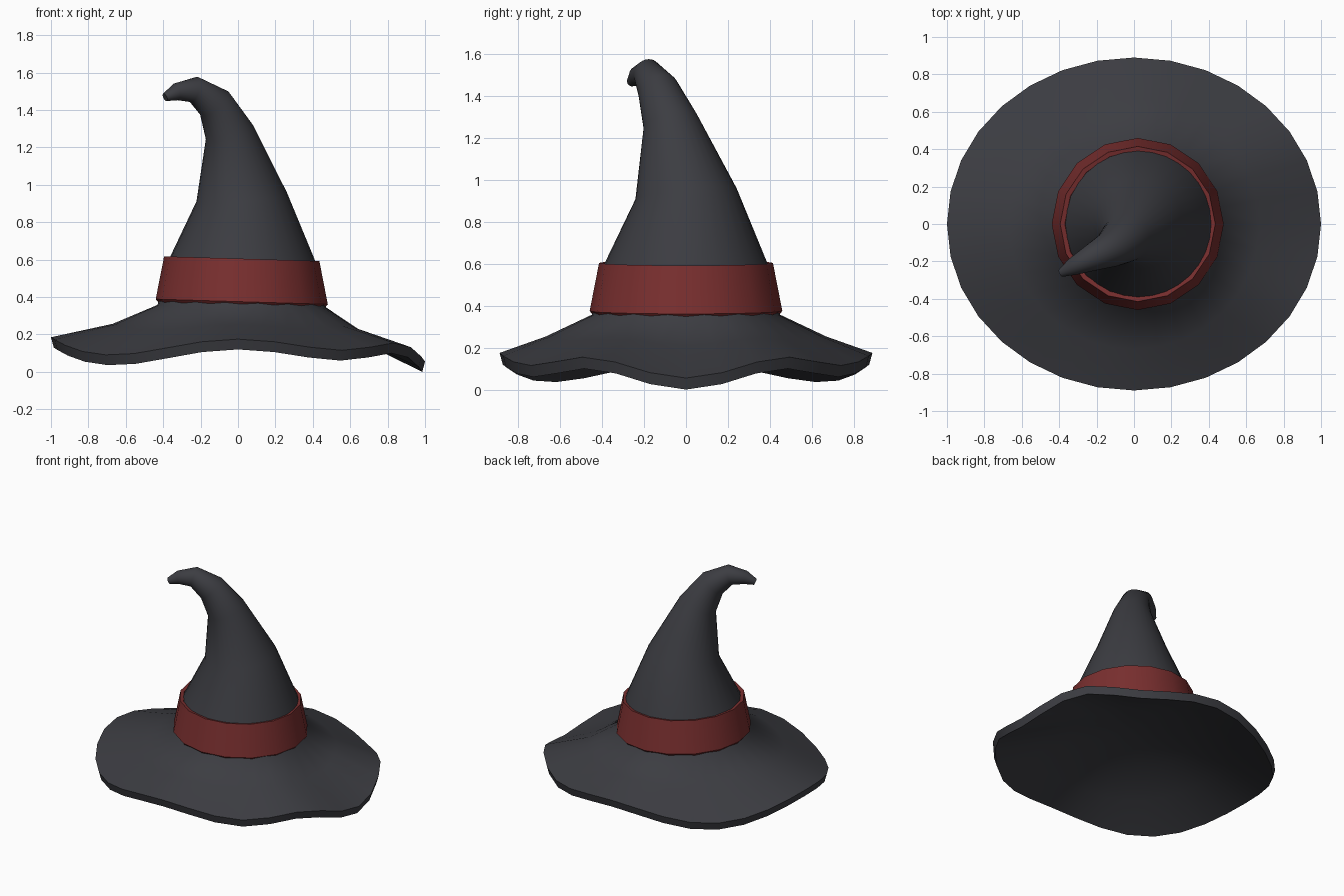
import bpy, bmesh, math
from mathutils import Vector

if "Cube" in bpy.data.objects:
    bpy.data.objects.remove(bpy.data.objects["Cube"])

def material(name, rgb):
    m = bpy.data.materials.new(name)
    m.diffuse_color = (*rgb, 1)
    m.use_nodes = True
    m.node_tree.nodes["Principled BSDF"].inputs["Base Color"].default_value = m.diffuse_color
    return m

felt = material("charcoal felt", (0.045, 0.046, 0.054))
cloth = material("dark red cloth", (0.19, 0.028, 0.028))

def skin(name, rings, mat, angle, loop=False, caps=False):
    """Join equal-sized rings of points with quads."""
    bm = bmesh.new()
    vs = [[bm.verts.new(p) for p in r] for r in rings]
    n = len(vs[0])
    pairs = list(zip(vs, vs[1:])) + ([(vs[-1], vs[0])] if loop else [])
    for a, b in pairs:
        for i in range(n):
            j = (i + 1) % n
            bm.faces.new((a[i], a[j], b[j], b[i]))
    if caps:
        for ring in (vs[0], vs[-1]):
            c = bm.verts.new(sum((v.co for v in ring), Vector()) / n)
            if ring is vs[0]:
                c.co.z += 0.02
            for i in range(n):
                bm.faces.new((ring[i], ring[(i + 1) % n], c))
    bmesh.ops.recalc_face_normals(bm, faces=bm.faces)
    me = bpy.data.meshes.new(name)
    bm.to_mesh(me)
    bm.free()
    ob = bpy.data.objects.new(name, me)
    bpy.context.collection.objects.link(ob)
    me.materials.append(mat)
    bpy.ops.object.select_all(action='DESELECT')
    ob.select_set(True)
    bpy.context.view_layer.objects.active = ob
    bpy.ops.object.shade_smooth_by_angle(angle=math.radians(angle))
    return ob

# Brim wave: height of the lower rim by angle from +x, same front and back
WAVE = [(0, 0.0), (33, 0.1), (55, 0.06), (90, 0.12), (132, 0.035), (180, 0.13)]

def wave(t):
    d = abs((math.degrees(t) + 180) % 360 - 180)
    for (a, za), (b, zb) in zip(WAVE, WAVE[1:]):
        if d <= b + 1e-6:
            return za + (zb - za) * (1 - math.cos(math.pi * (d - a) / (b - a))) / 2
    return WAVE[-1][1]

N = 32
angles = [2 * math.pi * i / N for i in range(N)]

def brim_ring(cx, rx, ry, z, k):
    return [Vector((cx + rx * math.cos(t), ry * math.sin(t), z + k * wave(t)))
            for t in angles]

# Brim: underside from the middle outwards, over the rim, back up to the crown
rings = [
    brim_ring(0.02, 0.18, 0.18, 0.30, 0),
    brim_ring(0.02, 0.42, 0.42, 0.26, 0.08),
    brim_ring(0, 0.67, 0.66, 0.155, 0.36),
    brim_ring(0, 0.985, 0.875, 0.0, 1),
    brim_ring(0, 1.0, 0.89, 0.055, 1),
    brim_ring(0, 0.67, 0.67, 0.21, 0.36),
    brim_ring(0.02, 0.45, 0.45, 0.345, 0.1),
]

# Crown: rings square to a bent path (x, y, z, radius)
path = [(0.02, 0, 0.6, 0.39), (0.02, 0, 0.935, 0.243), (-0.045, -0.075, 1.28, 0.132),
        (-0.125, -0.135, 1.435, 0.098), (-0.235, -0.185, 1.51, 0.07),
        (-0.33, -0.23, 1.497, 0.046), (-0.39, -0.262, 1.468, 0.022)]
pts = [Vector(p[:3]) for p in path]
for i, p in enumerate(path):
    tan = pts[min(i + 1, len(pts) - 1)] - pts[max(i - 1, 0)]
    q = Vector((0, 0, 1)).rotation_difference(tan.normalized())
    rings.append([pts[i] + q @ Vector((p[3] * math.cos(t), p[3] * math.sin(t), 0))
                  for t in angles])
skin("hat_body", rings, felt, 55, caps=True)

# Band: slightly tilted sixteen-sided sleeve
profile = [(0.435, 0.345), (0.46, 0.375), (0.415, 0.605), (0.39, 0.6), (0.37, 0.55), (0.41, 0.36)]
band = [[Vector((0.02 + r * math.cos(t), r * math.sin(t), z - 0.03 * r * math.cos(t)))
         for t in angles[::2]] for r, z in profile]
skin("hat_band", band, cloth, 30, loop=True)
